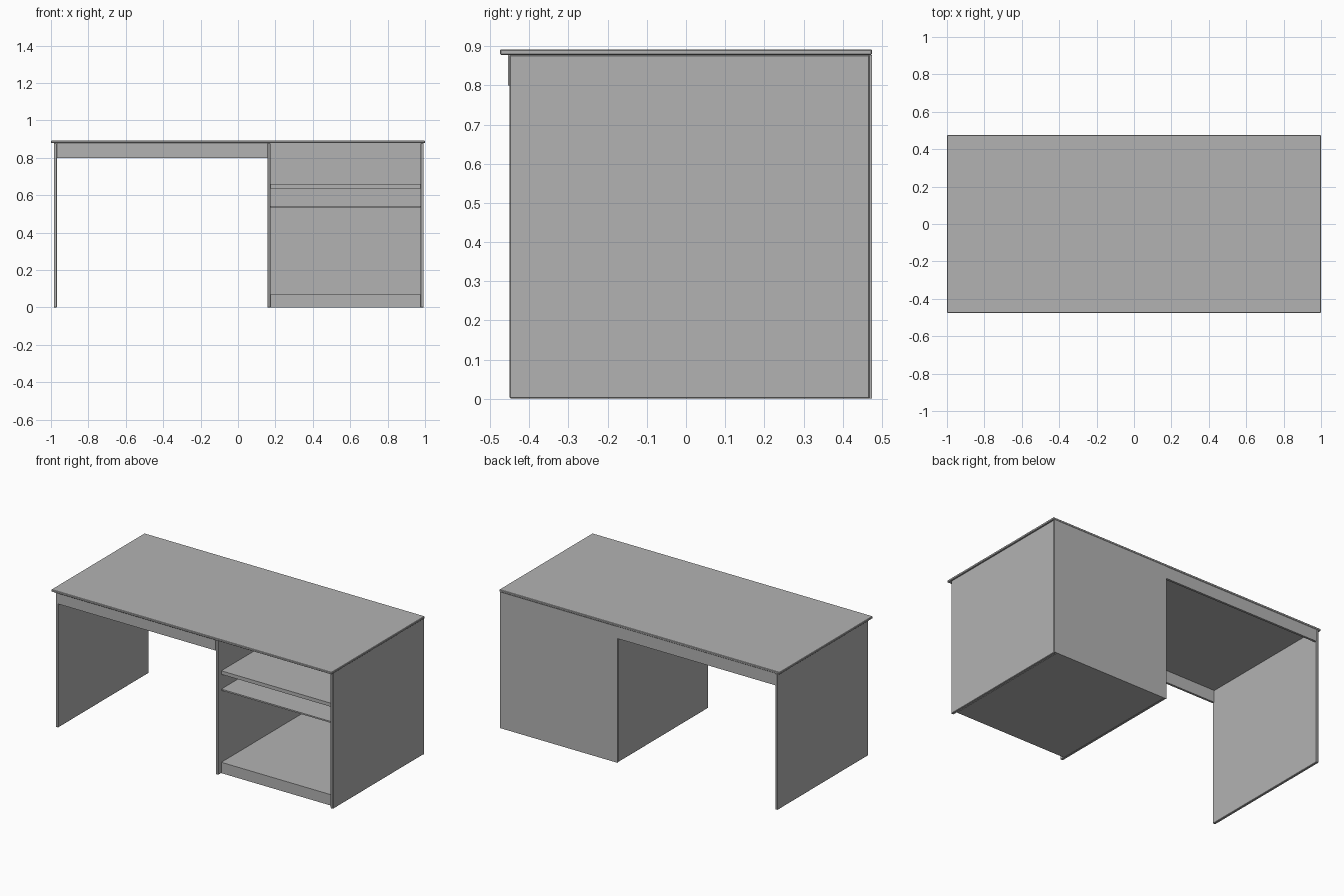
import bpy
import bmesh
from mathutils import Vector

cube = bpy.data.objects.get("Cube")
if cube:
    bpy.data.objects.remove(cube, do_unlink=True)

# Single plain grey finish
grey = bpy.data.materials.new("light_grey")
grey.use_nodes = True
colour = (0.45, 0.45, 0.45, 1)
grey.diffuse_color = colour
grey.node_tree.nodes["Principled BSDF"].inputs["Base Color"].default_value = colour


def board(name, x, y, z, edge=0.0):
    """Flat board between (min, max) pairs, with an optional eased edge."""
    low, high = Vector((x[0], y[0], z[0])), Vector((x[1], y[1], z[1]))
    centre, size = (low + high) / 2, high - low
    bm = bmesh.new()
    bmesh.ops.create_cube(bm, size=1)
    bmesh.ops.scale(bm, vec=size, verts=bm.verts)
    mesh = bpy.data.meshes.new(name)
    bm.to_mesh(mesh)
    bm.free()
    mesh.materials.append(grey)
    obj = bpy.data.objects.new(name, mesh)
    obj.location = centre
    bpy.context.collection.objects.link(obj)
    if edge:
        bevel = obj.modifiers.new("eased_edge", "BEVEL")
        bevel.width = edge
        bevel.segments = 1
    return obj


EDGE = 0.0025
FRONT, BACK = -0.45, 0.475
UNDER = 0.878          # underside of the worktop
BACK_INNER = 0.468     # front of the cabinet back
RECESS = -0.418        # front of shelves and plinth

# Worktop
board("worktop", (-1, 1), (-0.475, BACK), (UNDER, 0.892), EDGE)

# Upright panels
board("right_leg_panel", (-0.985, -0.968), (FRONT, BACK), (0, UNDER), EDGE)
for name, x in (("cabinet_inner_side", (0.157, 0.174)),
                ("cabinet_outer_side", (0.975, 0.993))):
    board(name, x, (FRONT, BACK_INNER), (0, UNDER), EDGE)

# Aprons across the knee space
for name, y in (("front_apron", (-0.454, -0.44)), ("back_apron", (0.459, 0.473))):
    board(name, (-0.968, 0.157), y, (0.8, UNDER))

# Cabinet back, plinth and shelves
board("cabinet_back", (0.157, 0.993), (BACK_INNER, BACK), (0, UNDER))
for name, z in (("cabinet_plinth", (0, 0.07)),
                ("lower_shelf", (0.533, 0.542)),
                ("upper_shelf", (0.637, 0.66))):
    board(name, (0.174, 0.975), (RECESS, BACK_INNER), z)
